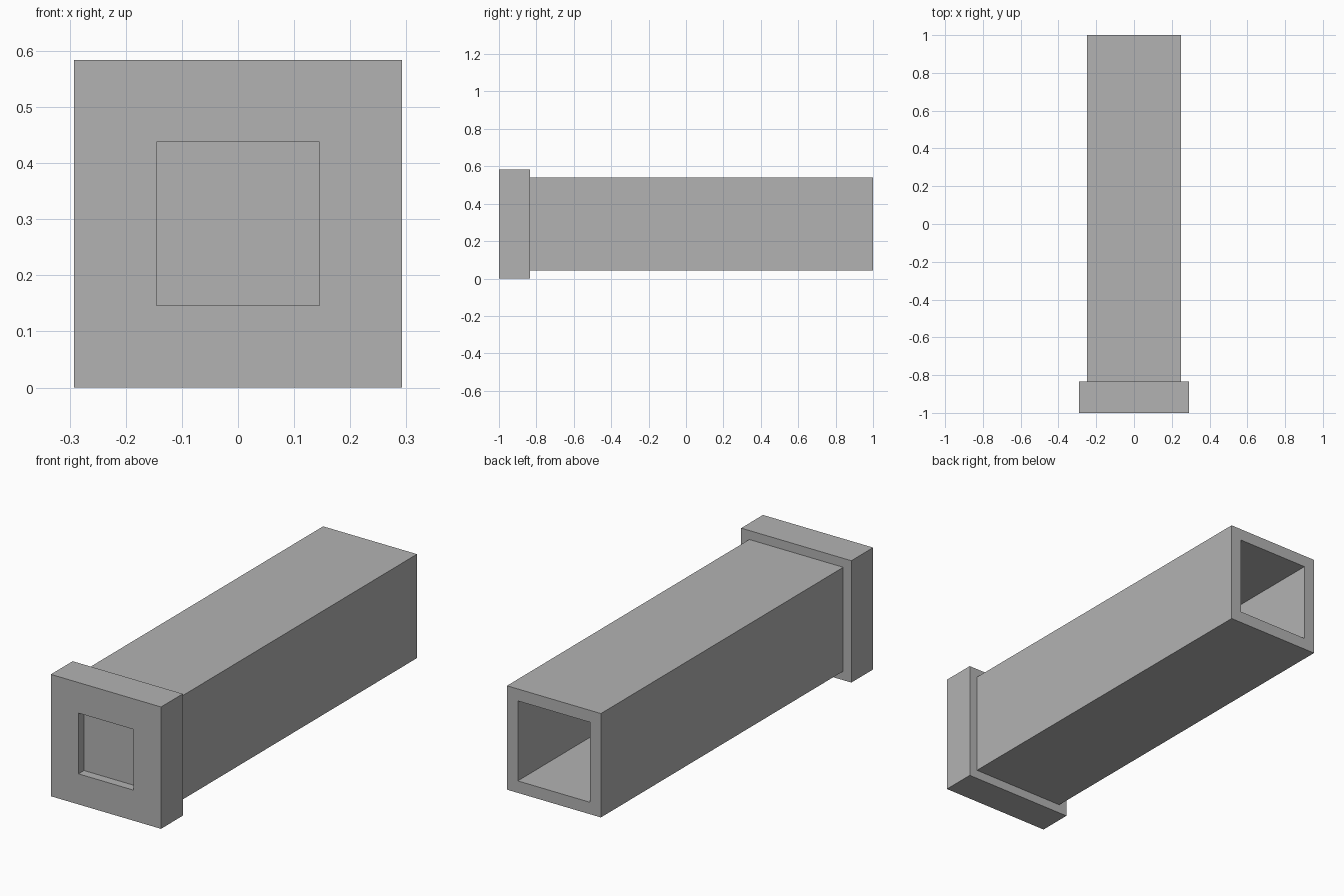
import bpy, bmesh
from mathutils import Vector

cube = bpy.data.objects.get("Cube")
if cube:
    bpy.data.objects.remove(cube, do_unlink=True)

GREY = (0.45, 0.45, 0.45, 1)
grey = bpy.data.materials.new("plain grey")
grey.use_nodes = True
grey.diffuse_color = GREY
grey.node_tree.nodes["Principled BSDF"].inputs["Base Color"].default_value = GREY

CENTRE_Z = 0.292


def recessed_block(name, half, y0, y1, side, hole_half, depth):
    """Square block along y with a square recess in its front (-1) or back (1) face."""
    bm = bmesh.new()
    bmesh.ops.create_cube(bm, size=1)
    bmesh.ops.scale(bm, vec=(2 * half, y1 - y0, 2 * half), verts=bm.verts)
    bmesh.ops.translate(bm, vec=(0, (y0 + y1) / 2, CENTRE_Z), verts=bm.verts)
    bm.normal_update()
    face = max(bm.faces, key=lambda f: f.normal.y * side)
    # Inset the rim, then push the inner face into the block
    bmesh.ops.inset_region(bm, faces=[face], thickness=half - hole_half)
    floor = bmesh.ops.extrude_discrete_faces(bm, faces=[face])["faces"][0]
    bmesh.ops.translate(bm, vec=Vector((0, -side * depth, 0)), verts=floor.verts)
    bmesh.ops.recalc_face_normals(bm, faces=bm.faces)
    mesh = bpy.data.meshes.new(name)
    bm.to_mesh(mesh)
    bm.free()
    mesh.materials.append(grey)
    obj = bpy.data.objects.new(name, mesh)
    bpy.context.collection.objects.link(obj)
    return obj


# End cap with a shallow square socket in front
recessed_block("end_cap", 0.292, -1, -0.835, -1, 0.085, 0.042)
# Hollow square shaft, open at the back
recessed_block("hollow_shaft", 0.249, -0.835, 1, 1, 0.168, 1.834)
